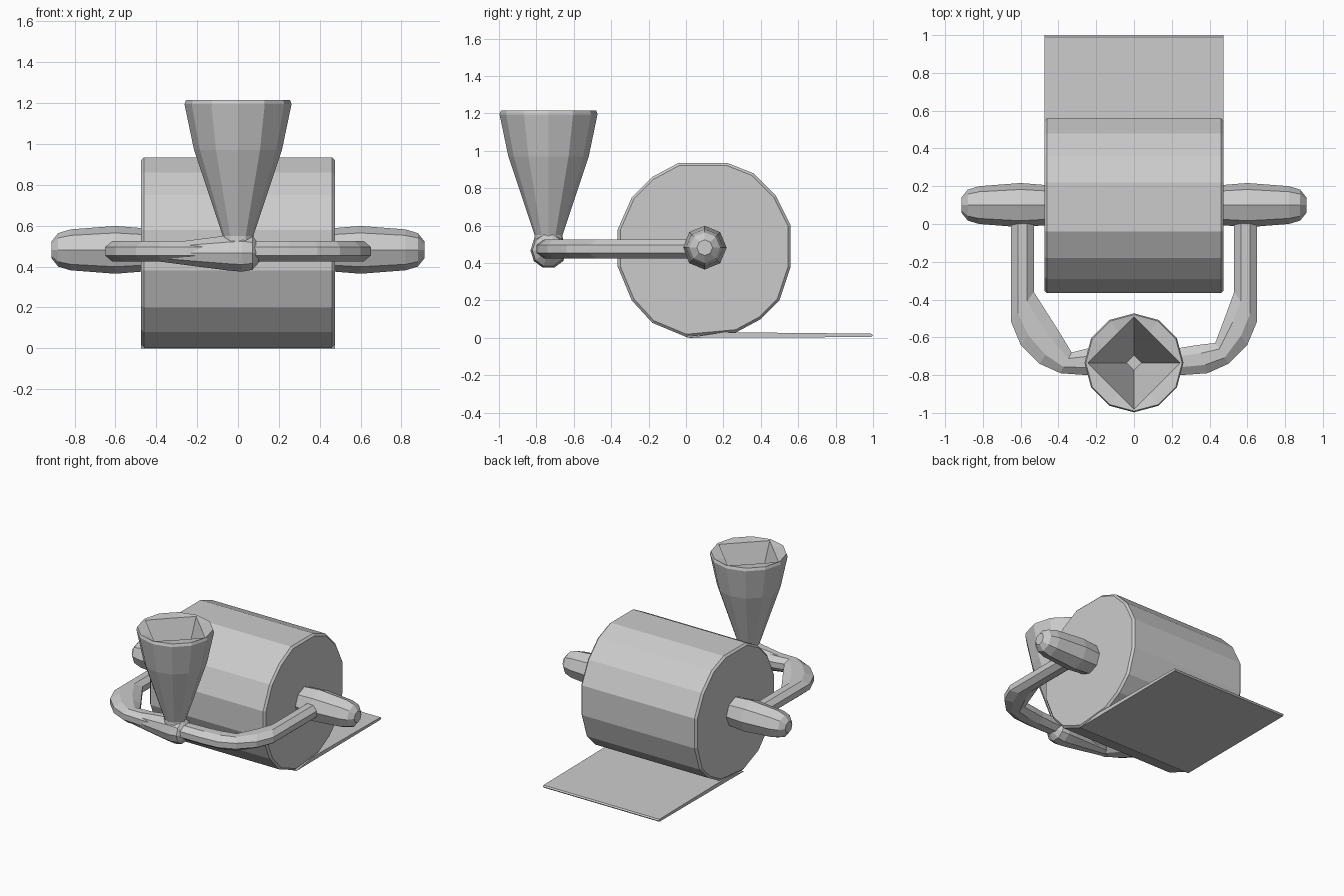
import bpy, bmesh
from math import cos, sin, pi

cube = bpy.data.objects.get("Cube")
if cube:
    bpy.data.objects.remove(cube, do_unlink=True)

grey = bpy.data.materials.new("plain grey")
grey.use_nodes = True
colour = (0.6, 0.6, 0.6, 1)
grey.diffuse_color = colour
grey.node_tree.nodes["Principled BSDF"].inputs["Base Color"].default_value = colour


def loft(name, rings, bevel=0):
    """Skin a list of equal rings of points and cap both ends."""
    bm = bmesh.new()
    loops = [[bm.verts.new(p) for p in ring] for ring in rings]
    n = len(loops[0])
    for a, b in zip(loops, loops[1:]):
        for i in range(n):
            j = (i + 1) % n
            bm.faces.new((a[i], a[j], b[j], b[i]))
    bm.faces.new(loops[0][::-1])
    bm.faces.new(loops[-1])
    bmesh.ops.recalc_face_normals(bm, faces=bm.faces)
    mesh = bpy.data.meshes.new(name)
    bm.to_mesh(mesh)
    bm.free()
    mesh.materials.append(grey)
    obj = bpy.data.objects.new(name, mesh)
    bpy.context.collection.objects.link(obj)
    if bevel:
        mod = obj.modifiers.new("edge bevel", 'BEVEL')
        mod.width = bevel
        mod.segments = 1
        mod.limit_method = 'ANGLE'
        mod.angle_limit = pi / 3
    return obj


def turn_x(profile, y, z, sides, side=1):
    """Rings of a shape turned about a line along x."""
    return [[(side * x, y + r * cos(2 * pi * i / sides), z + r * sin(2 * pi * i / sides))
             for i in range(sides)] for x, r in profile]


# Paper roll: many-sided drum lying along x
outline = [(-.04, .935), (.22, .935), (.36, .88), (.48, .76), (.56, .6), (.56, .38),
           (.5, .2), (.4, .1), (.27, .03), (0, .005), (-.18, .08), (-.29, .2),
           (-.365, .38), (-.365, .58), (-.29, .75), (-.18, .86)]
loft("paper_roll", [[(x, y, z) for y, z in outline] for x in (-.475, .475)], .014)

# Loose sheet trailing behind the roll
sheet = [(0, 0), (.99, .004), (1, .014), (.99, .022), (.2, .03)]
loft("loose_sheet", [[(x, y, z) for y, z in sheet] for x in (-.475, .475)])

# Blunt handles at both ends of the roll
handle = [(.44, .104), (.6, .117), (.82, .1), (.88, .082), (.912, .042)]
for side, label in ((1, "left"), (-1, "right")):
    loft(label + "_handle", turn_x(handle, .1, .482, 8, side))

# Bent arms: outer and inner edge of each section, seen from above
outer = [(.65, .05), (.65, -.52), (.6, -.64), (.5, -.74), (.39, -.79), (.25, -.8), (0, -.8)]
inner_left = [(.53, .05), (.53, -.36), (.49, -.47), (.43, -.63), (.34, -.64), (.25, -.655), (0, -.67)]
inner_right = [(.53, .05), (.53, -.36), (.46, -.47), (.39, -.58), (.33, -.68), (.25, -.66), (0, -.67)]
for side, label, inner in ((1, "left", inner_left), (-1, "right", inner_right)):
    rings = []
    for (ox, oy), (ix, iy) in zip(outer, inner):
        ring = []
        for i in range(8):
            a = 2 * pi * (i + .5) / 8
            t = .5 + .54 * cos(a)
            ring.append((side * (ix + (ox - ix) * t), iy + (oy - iy) * t, .475 + .055 * sin(a)))
        rings.append(ring)
    loft(label + "_arm", rings)

# Hub below the funnel, tapering out along the right arm
hub = [(-.38, .045), (-.2, .07), (-.05, .09), (.02, .097), (.07, .087), (.11, .04)]
loft("hub", turn_x(hub, -.735, .467, 10))

# Funnel: round outside, four-sided pit inside
sides = 12


def circle(r, z):
    return [(r * cos(2 * pi * i / sides), -.735 + r * sin(2 * pi * i / sides), z)
            for i in range(sides)]


def diamond(r, z):
    ring = []
    for i in range(sides):
        q, t = divmod(i, 3)
        a, b, t = q * pi / 2, (q + 1) * pi / 2, t / 3
        ring.append((r * (cos(a) * (1 - t) + cos(b) * t),
                     -.735 + r * (sin(a) * (1 - t) + sin(b) * t), z))
    return ring


loft("funnel", [circle(.08, .48), circle(.075, .55), circle(.215, .97), circle(.262, 1.195),
                circle(.255, 1.215), diamond(.245, 1.208), diamond(.04, .7)])
